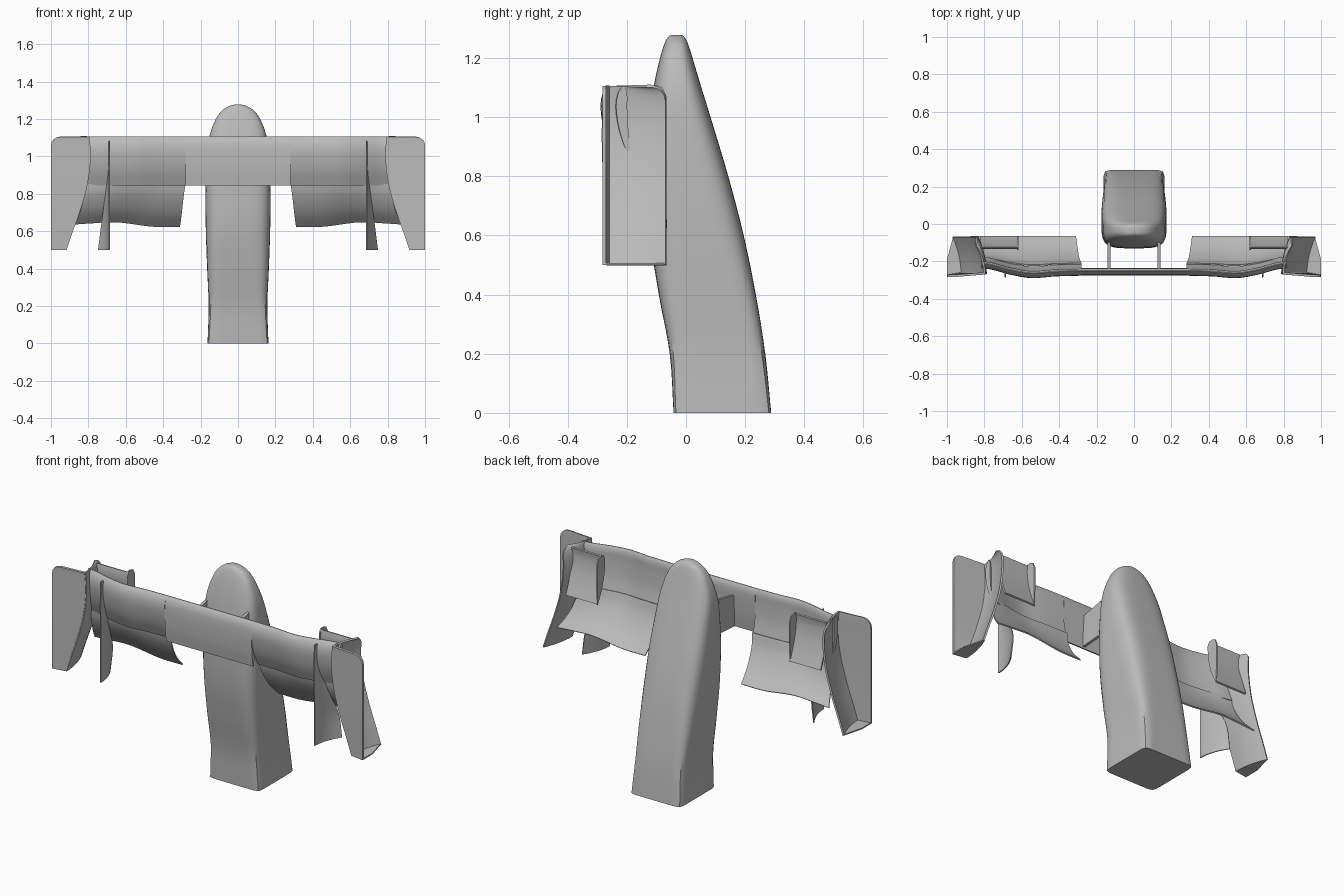
import bpy, bmesh, math
from mathutils import Vector

if "Cube" in bpy.data.objects:
    bpy.data.objects.remove(bpy.data.objects["Cube"], do_unlink=True)

grey = bpy.data.materials.new("plain_grey")
grey.use_nodes = True
grey.diffuse_color = (0.5, 0.5, 0.5, 1)
grey.node_tree.nodes["Principled BSDF"].inputs["Base Color"].default_value = (0.5, 0.5, 0.5, 1)


def curve(table, t):
    """Smooth interpolation through rows of (position, values...)."""
    i = max(0, min(len(table) - 2, sum(row[0] <= t for row in table) - 1))
    a, b = table[i], table[i + 1]
    p, n = table[max(i - 1, 0)], table[min(i + 2, len(table) - 1)]
    h = b[0] - a[0]
    u = (t - a[0]) / h
    out = []
    for k in range(1, len(a)):
        m0 = (b[k] - p[k]) / (b[0] - p[0]) * h
        m1 = (n[k] - a[k]) / (n[0] - a[0]) * h
        out.append((2*u**3 - 3*u**2 + 1) * a[k] + (u**3 - 2*u**2 + u) * m0
                   + (3*u**2 - 2*u**3) * b[k] + (u**3 - u**2) * m1)
    return out


def steps(a, b, n):
    return [a + (b - a) * i / n for i in range(n + 1)]


def loft(name, rings, closed=True, thickness=0, angle=35):
    """Skin rows of points; closed rows get end caps, open rows get thickness."""
    bm = bmesh.new()
    rows = [[bm.verts.new(p) for p in ring] for ring in rings]
    n = len(rows[0])
    for a, b in zip(rows, rows[1:]):
        for i in range(n if closed else n - 1):
            j = (i + 1) % n
            bm.faces.new((a[i], a[j], b[j], b[i]))
    if closed:
        bm.faces.new(rows[0])
        bm.faces.new(rows[-1])
    bmesh.ops.recalc_face_normals(bm, faces=bm.faces)
    mesh = bpy.data.meshes.new(name)
    bm.to_mesh(mesh)
    bm.free()
    mesh.materials.append(grey)
    obj = bpy.data.objects.new(name, mesh)
    bpy.context.collection.objects.link(obj)
    bpy.ops.object.select_all(action='DESELECT')
    obj.select_set(True)
    bpy.context.view_layer.objects.active = obj
    if thickness:
        mod = obj.modifiers.new("thickness", 'SOLIDIFY')
        mod.thickness = thickness
        mod.offset = 0
        bpy.ops.object.modifier_apply(modifier=mod.name)
    bpy.ops.object.shade_smooth_by_angle(angle=math.radians(angle))
    return obj


def pair(name, rings, **kw):
    """Build the same part on both sides."""
    for side, s in (("left", 1), ("right", -1)):
        loft(f"{side}_{name}", [[(s * x, y, z) for x, y, z in r] for r in rings], **kw)


# Nose cone: rounded sections of height, half width, front y, back y, squareness
nose = [(0, .163, -.042, .288, 14), (.2, .157, -.055, .268, 9), (.4, .165, -.092, .236, 6),
        (.6, .172, -.122, .195, 4.5), (.8, .174, -.13, .143, 4), (1, .166, -.124, .083, 3.5),
        (1.1, .155, -.11, .052, 3.2), (1.2, .119, -.088, .022, 3), (1.25, .08, -.072, .006, 2.8),
        (1.272, .04, -.06, -.006, 2.6), (1.278, .012, -.05, -.015, 2.4)]


def nose_ring(z):
    w, f, b, e = curve(nose, z)
    ring = []
    for k in range(64):
        a = math.tau * k / 64
        c, s = math.cos(a), math.sin(a)
        r = (abs(c)**e + abs(s)**e) ** (-1 / e)
        ring.append((w * r * c, (f + b) / 2 + (b - f) / 2 * r * s, z))
    return ring


loft("nose_cone", [nose_ring(z) for z in steps(0, 1.2, 24) + [1.22, 1.24, 1.25, 1.26, 1.268, 1.274, 1.278]])

# Sideways wave shared by the wing and its flaps
wave = [(.28, 0), (.42, -.004), (.55, -.013), (.66, .005), (.76, .032), (.83, .042)]

# Main plane: aerofoil sections of height, front y, back y
centre = [(.845, -.262, -.254), (.93, -.272, -.243), (1.03, -.274, -.237), (1.085, -.267, -.238), (1.105, -.252, -.248)]
outer = [(.845, -.222, -.214), (.93, -.258, -.232), (1.03, -.276, -.239), (1.085, -.268, -.239), (1.105, -.252, -.248)]


def foil(section, x, dy):
    heights = steps(.845, 1.085, 10) + [1.097, 1.105]
    front = [(x, curve(section, z)[0] + dy, z) for z in heights]
    back = [(x, curve(section, z)[1] + dy, z) for z in reversed(heights)]
    return front + back


loft("main_plane_centre", [foil(centre, x, 0) for x in (-.28, 0, .28)])
pair("main_plane_outer", [foil(outer, x, curve(wave, x)[0]) for x in steps(.28, .815, 18)])

# Rear flap with a rippled trailing edge
flap_path = [(0, -.212, .862), (.35, -.19, .79), (.7, -.135, .7), (1, -.066, .632)]
ripple = [(0, -.007), (.25, -.006), (.6, .018), (.85, .012), (1, .006)]
flap = []
for t in steps(0, 1, 10):
    y, z = curve(flap_path, t)
    row = []
    for u in steps(0, 1, 18):
        x = (.28 + .03 * t) * (1 - u) + (.815 + .06 * t * t) * u
        row.append((x, y + curve(wave, min(x, .83))[0] * (1 - t) * .7, z + curve(ripple, u)[0] * t))
    flap.append(row)
pair("flap", flap, closed=False, thickness=.007)

# Curved end plate wall, flaring outwards towards the bottom
wall_x = [(.5, .922), (.6, .888), (.7, .852), (.85, .81), (1, .792), (1.105, .799)]
wall = []
for z in steps(.5, 1.055, 14) + [1.075, 1.09, 1.1, 1.105]:
    x = curve(wall_x, z)[0]
    corner = .05 - math.sqrt(max(0, .05**2 - max(0, z - 1.055)**2))
    wall.append([(x + .045 * t * t, -.268 + (.2 - corner) * t, z) for t in steps(0, 1, 6)])
pair("end_plate_wall", wall, closed=False, thickness=.01)

# Flat front plate reaching out from the wall, with a rounded top corner
plate = []
for z in steps(.5, 1.055, 14) + [1.075, 1.09, 1.1, 1.105]:
    edge = .95 + math.sqrt(max(0, .05**2 - max(0, z - 1.055)**2))
    inner = curve(wall_x, z)[0]
    plate.append([(inner, -.264, z), (edge, -.277, z)])
pair("front_plate", plate, closed=False, thickness=.012)

# Ledge closing the bottom of the end plate
ledge = [(.922, -.268), (1, -.28), (1, -.19), (.967, -.068), (.933, -.168)]
pair("bottom_ledge", [[(x, y, z) for x, y in ledge] for z in (.5, .507)])

# Upper winglet behind the main plane, and its inner fence
winglet = [(.84, -.07), (.92, -.1), (1.0, -.121), (1.08, -.128), (1.1, -.122)]
rows = [[(x, curve(winglet, z)[0], z) for z in steps(.84, 1.1, 10)] for x in (.62, .82)]
pair("winglet", rows, closed=False, thickness=.01)
fence = [(-.07, .835), (-.066, .95), (-.066, 1.07), (-.08, 1.1), (-.1, 1.107), (-.125, 1.105),
         (-.138, 1.08), (-.133, 1.0), (-.112, .92)]
pair("winglet_fence", [[(x, y, z) for y, z in fence] for x in (.617, .625)])

# Turning vane under the wing: height, front y, back y, sideways sweep
vane_path = [(.5, -.28, -.11, .058), (.64, -.28, -.115, .04), (.75, -.281, -.165, .025),
             (.85, -.283, -.205, .012), (.95, -.285, -.235, .003), (1.085, -.28, -.25, 0)]
vane = []
for z in steps(.5, 1.085, 14):
    f, b, sweep = curve(vane_path, z)
    vane.append([(.688 + sweep * t * t, f + (b - f) * t, z) for t in steps(0, 1, 6)])
pair("turning_vane", vane, closed=False, thickness=.006)

# Pylons joining the nose and the wing
pylon = [(-.245, .85), (-.245, 1.03), (-.1, 1.06), (-.1, .86)]
pair("pylon", [[(x, y, z) for y, z in pylon] for x in (.126, .142)])
